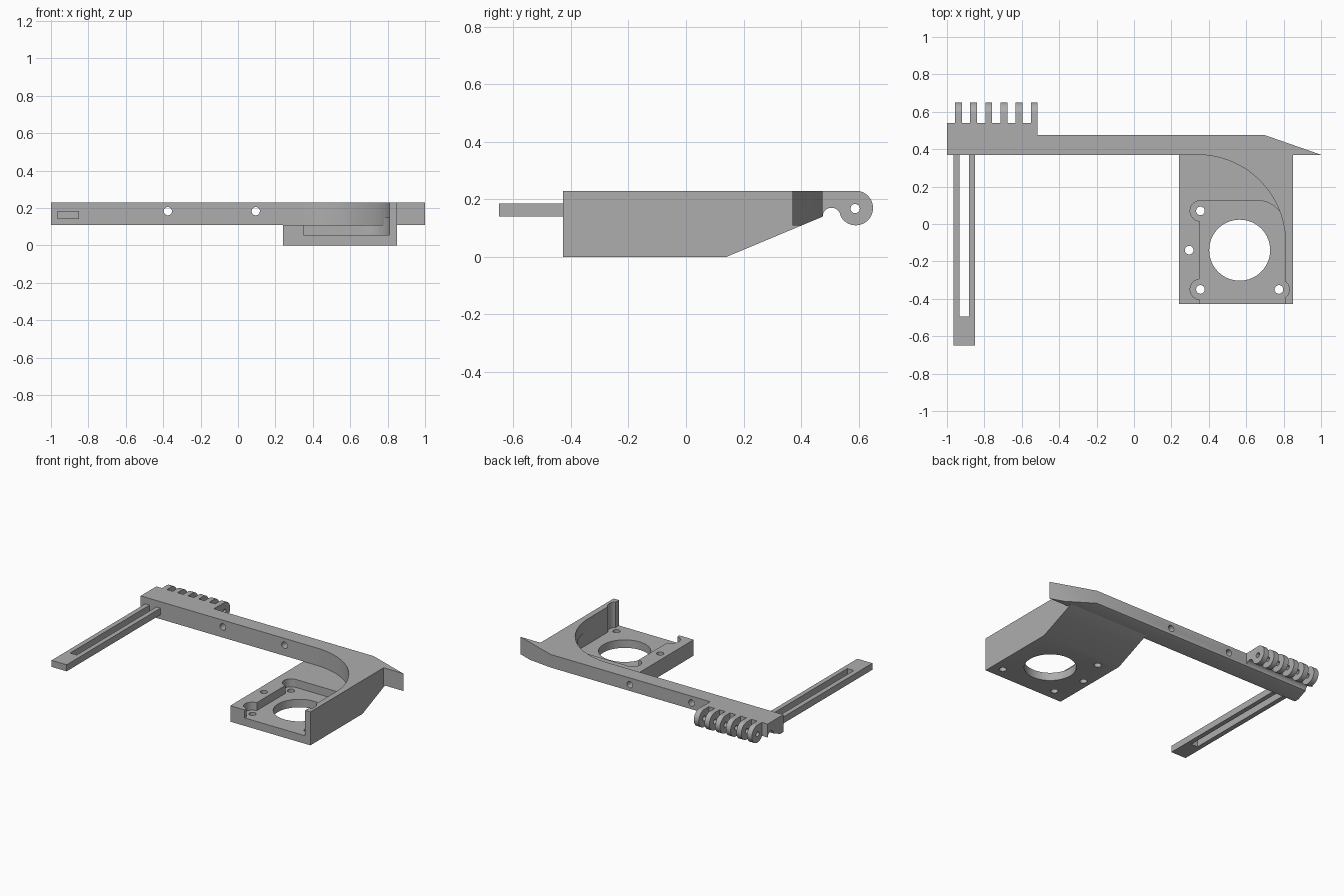
import bpy, bmesh
from math import sin, cos, radians

cube = bpy.data.objects.get("Cube")
if cube:
    bpy.data.objects.remove(cube, do_unlink=True)

grey = bpy.data.materials.new("plain grey")
grey.use_nodes = True
grey.diffuse_color = (0.42, 0.42, 0.42, 1)
grey.node_tree.nodes["Principled BSDF"].inputs["Base Color"].default_value = (0.42, 0.42, 0.42, 1)


def arc(cx, cy, r, start, end, steps=24):
    angles = [radians(start + (end - start) * i / steps) for i in range(steps + 1)]
    return [(cx + r * cos(a), cy + r * sin(a)) for a in angles]


def circle(cx, cy, r):
    return arc(cx, cy, r, 0, 360, 64)[:-1]


def prism(name, outline, axis, low, high):
    """Extrude an outline along an axis; the outline uses the other two axes in order."""
    place = {"x": lambda u, v, d: (d, u, v),
             "y": lambda u, v, d: (u, d, v),
             "z": lambda u, v, d: (u, v, d)}[axis]
    bm = bmesh.new()
    rings = [[bm.verts.new(place(u, v, d)) for u, v in outline] for d in (low, high)]
    for ring in rings:
        bm.faces.new(ring)
    n = len(outline)
    for i in range(n):
        j = (i + 1) % n
        bm.faces.new((rings[0][i], rings[0][j], rings[1][j], rings[1][i]))
    bmesh.ops.recalc_face_normals(bm, faces=bm.faces)
    mesh = bpy.data.meshes.new(name)
    bm.to_mesh(mesh)
    bm.free()
    mesh.materials.append(grey)
    obj = bpy.data.objects.new(name, mesh)
    bpy.context.collection.objects.link(obj)
    return obj


def activate(obj):
    bpy.ops.object.select_all(action="DESELECT")
    obj.select_set(True)
    bpy.context.view_layer.objects.active = obj


def cut(obj, outline, axis, low, high):
    cutter = prism("cutter", outline, axis, low, high)
    cutter.hide_render = True
    mod = obj.modifiers.new("cut", "BOOLEAN")
    mod.operation = "DIFFERENCE"
    mod.solver = "EXACT"
    mod.object = cutter
    activate(obj)
    bpy.ops.object.modifier_apply(modifier=mod.name)
    bpy.data.objects.remove(cutter, do_unlink=True)


def smooth(obj):
    activate(obj)
    bpy.ops.object.shade_smooth_by_angle(angle=radians(30))


BACK, FRONT, TOP, LOW = 0.475, 0.37, 0.23, 0.11

# Long crossbar with bevelled underside, tapered tip and two through holes
bar = prism("crossbar", [(FRONT, LOW), (0.403, LOW), (BACK, 0.14), (BACK, TOP), (FRONT, TOP)],
            "x", -1, 1)
cut(bar, [(0.7, BACK), (1.0, FRONT), (1.1, FRONT), (1.1, 0.6), (0.7, 0.6)], "z", 0, 0.4)
for x in (-0.375, 0.095):
    cut(bar, circle(x, 0.183, 0.022), "y", 0.3, 0.6)
smooth(bar)

# Hinge mount with a scooped underside
mount = prism("hinge_mount",
              [(BACK, TOP), (BACK, 0.14)] + arc(0.506, 0.14, 0.031, 180, 20, 14)
              + [(0.54, 0.137), (0.54, TOP)], "x", -1, -0.517)
smooth(mount)

# Row of hinge knuckles with a pin hole
for i in range(6):
    x = -0.957 + i * 0.081
    knuckle = prism(f"hinge_knuckle_{i + 1}",
                    [(0.54, TOP)] + arc(0.59, 0.17, 0.06, 90, -146, 40),
                    "x", x, x + 0.037)
    cut(knuckle, circle(0.588, 0.168, 0.016), "x", -1.2, 0)
    smooth(knuckle)

# Slotted arm
prism("slotted_arm", [(-0.965, FRONT), (-0.965, -0.65), (-0.85, -0.65), (-0.85, FRONT),
                      (-0.882, FRONT), (-0.882, -0.495), (-0.932, -0.495), (-0.932, FRONT)],
      "z", 0.14, 0.185)

# Fan bracket body with sloped underside
bracket = prism("fan_bracket", [(-0.427, 0), (0.14, 0), (0.403, LOW), (FRONT, LOW),
                                (FRONT, TOP), (-0.427, TOP)], "x", 0.24, 0.85)
# Space enclosed by the curved wall
cut(bracket, [(0.2, -0.5), (0.81, -0.5)] + arc(0.34, -0.1, 0.47, 0, 90, 48)
    + [(0.34, 0.38), (0.2, 0.38)], "z", LOW, 0.4)
# Recess, open at the front
cut(bracket, [(0.35, -0.5), (0.81, -0.5)] + arc(0.66, -0.025, 0.15, 0, 90) + [(0.35, 0.125)],
    "z", 0.055, 0.15)
# Screw corners: rounded clearance and hole
for x, y in ((0.355, 0.07), (0.355, -0.35), (0.775, -0.35)):
    cut(bracket, circle(x, y, 0.055), "z", 0.055, 0.4)
    cut(bracket, circle(x, y, 0.023), "z", -0.1, 0.4)
# Side hole and main fan opening
cut(bracket, circle(0.295, -0.14, 0.023), "z", -0.1, 0.4)
cut(bracket, circle(0.565, -0.14, 0.163), "z", -0.1, 0.4)
smooth(bracket)
